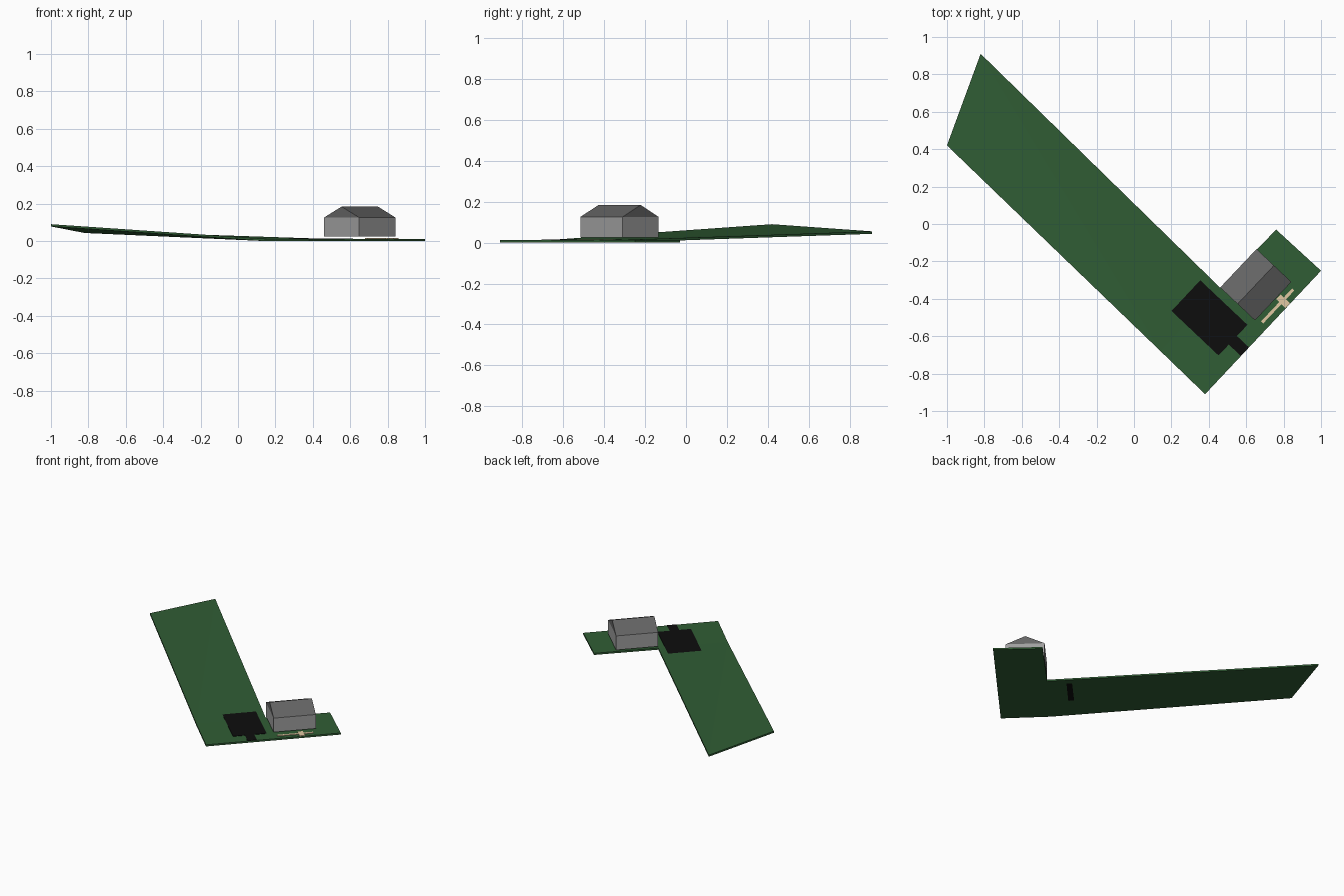
import bpy, bmesh
from mathutils import Vector

if "Cube" in bpy.data.objects:
    bpy.data.objects.remove(bpy.data.objects["Cube"])

# Lot axes: u runs along the street, v runs back from it
ORIGIN = Vector((0.38, -0.91, 0))
U = Vector((0.687, 0.727, 0))
V = Vector((-0.727, 0.687, 0))


def lot(u, v, z):
    return ORIGIN + U * u + V * v + Vector((0, 0, z))


def material(name, rgb):
    m = bpy.data.materials.new(name)
    m.diffuse_color = (*rgb, 1)
    m.use_nodes = True
    m.node_tree.nodes["Principled BSDF"].inputs["Base Color"].default_value = m.diffuse_color
    return m


def mesh_object(name, verts, faces, mat):
    bm = bmesh.new()
    vs = [bm.verts.new(p) for p in verts]
    for f in faces:
        bm.faces.new([vs[i] for i in f])
    bmesh.ops.recalc_face_normals(bm, faces=bm.faces)
    me = bpy.data.meshes.new(name)
    bm.to_mesh(me)
    bm.free()
    me.materials.append(mat)
    ob = bpy.data.objects.new(name, me)
    bpy.context.collection.objects.link(ob)
    return ob


def slab(name, top, thick, mat):
    """Extrude a flat or sloping outline straight down."""
    n = len(top)
    low = [Vector(p) - Vector((0, 0, thick)) for p in top]
    sides = [(i, (i + 1) % n, n + (i + 1) % n, n + i) for i in range(n)]
    return mesh_object(name, list(top) + low,
                       [tuple(range(n)), tuple(range(n, 2 * n))] + sides, mat)


def box(name, u0, u1, v0, v1, z0, z1, mat):
    top = [lot(u, v, z1) for u, v in ((u0, v0), (u1, v0), (u1, v1), (u0, v1))]
    return slab(name, top, z1 - z0, mat)


grass = material("grass", (0.03, 0.11, 0.035))
asphalt = material("asphalt", (0.004, 0.004, 0.004))
paving = material("paving", (0.75, 0.58, 0.36))
wall_grey = material("wall_grey", (0.35, 0.35, 0.35))
roof_grey = material("roof_grey", (0.13, 0.13, 0.13))

# L-shaped ground: level front yard plus the twisted rising back strip
T = 0.012
p = [(0.38, -0.91, T), (1.0, -0.25, T), (0.76, -0.03, T), (0.46, -0.34, T),
     (-0.82, 0.91, 0.055), (-1.0, 0.42, 0.09), (0.142, -0.68, T)]
n = len(p)
q = [(x, y, z - T) for x, y, z in p]
rim = [(i, (i + 1) % n, n + (i + 1) % n, n + i) for i in range(n)]
tops = [(0, 1, 2, 3, 6), (6, 3, 4), (6, 4, 5)]
mesh_object("ground", p + q, tops + [tuple(i + n for i in f) for f in tops] + rim, grass)

# Parking pad runs under the slope at the back
box("parking_pad", 0.20, 0.425, 0.09, 0.495, 0.003, 0.0145, asphalt)
box("driveway", 0.28, 0.343, 0.002, 0.09, 0.003, 0.0145, asphalt)

# Front walk and the path from door to street
box("front_walk", 0.488, 0.73, 0.034, 0.050, 0.006, 0.016, paving)
box("door_path", 0.63, 0.665, 0.004, 0.072, 0.006, 0.016, paving)

# House body
H = (0.47, 0.753, 0.077, 0.333)
box("house_walls", *H, 0.024, 0.126, wall_grey)

# Gable roof: triangular prism
u0, u1, v0, v1 = H
vm = (v0 + v1) / 2
prism = [lot(u, v, z) for u in (u0, u1)
         for v, z in ((v0, 0.126), (v1, 0.126), (vm, 0.184))]
mesh_object("roof", prism,
            [(0, 1, 2), (3, 4, 5), (0, 1, 4, 3), (1, 2, 5, 4), (2, 0, 3, 5)], roof_grey)
